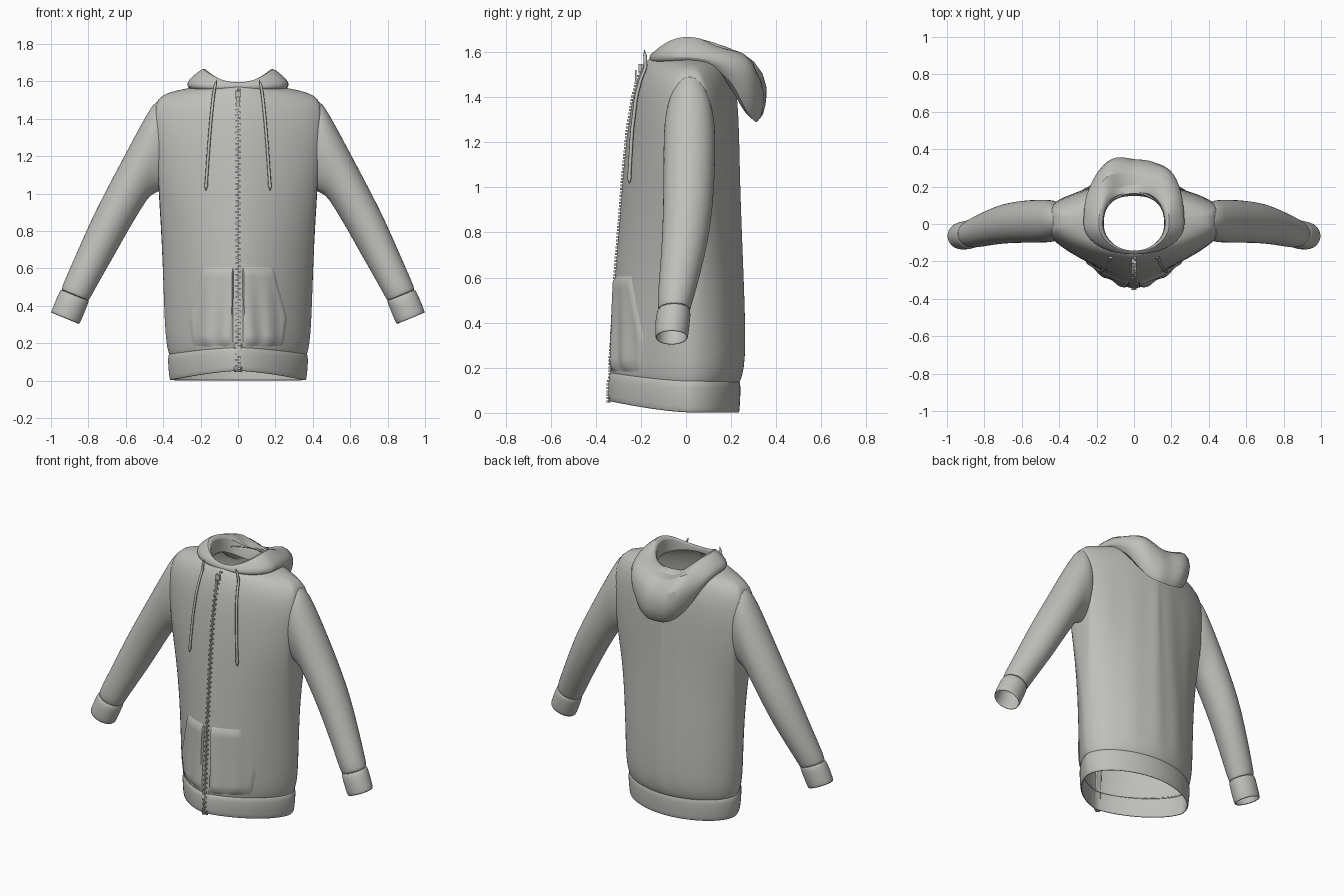
import bpy, bmesh, math
from mathutils import Matrix, Vector

if "Cube" in bpy.data.objects:
    bpy.data.objects.remove(bpy.data.objects["Cube"])

grey = bpy.data.materials.new("soft grey fabric")
grey.use_nodes = True
grey.diffuse_color = (0.52, 0.52, 0.5, 1)
grey.node_tree.nodes["Principled BSDF"].inputs["Base Color"].default_value = grey.diffuse_color

MID_Y = 0.015
# Torso sections: height, half width, front y, back y, side wall half depth, front and back roundness
HEM = [(0.0, 0.362, -0.34, 0.235, 0, 1.5, 1.9), (0.012, 0.368, -0.345, 0.238, 0, 1.5, 1.9),
       (0.125, 0.378, -0.345, 0.244, 0, 1.5, 1.9), (0.145, 0.368, -0.333, 0.236, 0, 1.5, 1.9)]
BODY = [(0.13, 0.366, -0.332, 0.236, 0, 1.5, 1.9), (0.17, 0.378, -0.336, 0.252, 0, 1.5, 1.9),
        (0.24, 0.388, -0.335, 0.262, 0, 1.5, 1.9), (0.4, 0.396, -0.325, 0.262, 0, 1.5, 1.85),
        (0.6, 0.402, -0.315, 0.255, 0.01, 1.5, 1.8), (0.85, 0.414, -0.295, 0.245, 0.04, 1.5, 1.6),
        (1.05, 0.428, -0.28, 0.238, 0.08, 1.45, 1.45), (1.25, 0.437, -0.26, 0.235, 0.09, 1.4, 1.4),
        (1.4, 0.448, -0.236, 0.228, 0.075, 1.4, 1.4), (1.48, 0.445, -0.215, 0.215, 0.045, 1.4, 1.4),
        (1.53, 0.41, -0.195, 0.2, 0.02, 1.4, 1.4), (1.557, 0.31, -0.178, 0.188, 0.01, 1.5, 1.5),
        (1.57, 0.225, -0.163, 0.176, 0, 1.7, 1.7), (1.578, 0.165, -0.147, 0.163, 0, 2, 2)]
PROFILE = HEM[:-1] + BODY[1:]


def lerp(a, b, t):
    return a + (b - a) * t


def spow(v, p):
    return math.copysign(abs(v) ** p, v)


def front_y(x, z):
    """Depth of the torso front at a given place."""
    z = min(max(z, PROFILE[0][0]), PROFILE[-1][0])
    for a, b in zip(PROFILE, PROFILE[1:]):
        if z <= b[0]:
            t = (z - a[0]) / (b[0] - a[0])
            _, w, f, _, d, n, _ = [lerp(p, q, t) for p, q in zip(a, b)]
            return MID_Y - d + (f - MID_Y + d) * max(0, 1 - (abs(x) / w) ** n) ** (1 / n)


def finish(name, bm, thick=0.0, subdiv=0, mirror=False):
    bmesh.ops.recalc_face_normals(bm, faces=bm.faces)
    mesh = bpy.data.meshes.new(name)
    bm.to_mesh(mesh)
    bm.free()
    mesh.materials.append(grey)
    ob = bpy.data.objects.new(name, mesh)
    bpy.context.collection.objects.link(ob)
    if mirror:
        ob.modifiers.new("Mirror", 'MIRROR').use_mirror_merge = False
    if thick:
        mod = ob.modifiers.new("Solidify", 'SOLIDIFY')
        mod.thickness, mod.offset = thick, -1
    if subdiv:
        mod = ob.modifiers.new("Subdivision", 'SUBSURF')
        mod.levels = mod.render_levels = subdiv
    bpy.ops.object.select_all(action='DESELECT')
    bpy.context.view_layer.objects.active = ob
    ob.select_set(True)
    bpy.ops.object.shade_smooth_by_angle(angle=math.radians(50))


def loft(name, rings, closed=True, **kw):
    """Skin a list of equal point rows."""
    bm = bmesh.new()
    rows = [[bm.verts.new(p) for p in ring] for ring in rings]
    count = len(rows[0])
    for a, b in zip(rows, rows[1:]):
        for i in range(count if closed else count - 1):
            j = (i + 1) % count
            bm.faces.new((a[i], a[j], b[j], b[i]))
    finish(name, bm, **kw)


def angles(count):
    return [2 * math.pi * i / count for i in range(count)]


def torso_ring(row):
    z, w, f, b, d, nf, nb = row
    ring = []
    for t in angles(64):
        c, s = math.cos(t), math.sin(t)
        if abs(s) < 0.001:
            ring.append((math.copysign(w, c), MID_Y, z))
            continue
        n, depth = (nb, b - MID_Y) if s > 0 else (nf, MID_Y - f)
        # Gentle vertical folds across the back
        fold = 1 + 0.012 * max(0, s) * math.sin(14 * t) * (0.2 < z < 1.3)
        y = MID_Y + math.copysign(d + (depth - d) * abs(s) ** (2 / n), s) * fold
        lift = 0.05 * max(0, -s) ** 2 * max(0, 1 - 2 * z)
        ring.append((w * spow(c, 2 / n), y, z + lift))
    return ring


# Torso and ribbed hem
loft("torso", [torso_ring(r) for r in BODY], thick=0.005, subdiv=1)
loft("hem_band", [torso_ring(r) for r in HEM], thick=0.008, subdiv=1)


def sleeve_ring(row):
    ox, oz, ix, iz, f, b = row
    ring = []
    for t in angles(28):
        k = (1 + math.cos(t)) / 2
        ring.append((lerp(ix, ox, k), (f + b) / 2 + (b - f) / 2 * math.sin(t), lerp(iz, oz, k)))
    return ring


# Sleeves and cuffs: outer x, z, inner x, z, front y, back y
SLEEVE = [(0.4, 1.49, 0.4, 1.03, -0.085, 0.115), (0.437, 1.5, 0.43, 1.005, -0.096, 0.128),
          (0.475, 1.45, 0.468, 0.995, -0.1, 0.13), (0.585, 1.245, 0.515, 0.925, -0.1, 0.13),
          (0.715, 1.0, 0.595, 0.79, -0.102, 0.118), (0.79, 0.85, 0.655, 0.68, -0.107, 0.098),
          (0.872, 0.66, 0.725, 0.56, -0.118, 0.062), (0.935, 0.52, 0.78, 0.46, -0.128, 0.028),
          (0.945, 0.485, 0.8, 0.425, -0.123, 0.018)]
CUFF = [(0.944, 0.488, 0.797, 0.428, -0.122, 0.017), (0.957, 0.472, 0.802, 0.41, -0.134, 0.022),
        (0.985, 0.405, 0.83, 0.34, -0.137, 0.014), (1.001, 0.363, 0.848, 0.3, -0.137, 0.009)]
loft("sleeves", [sleeve_ring(r) for r in SLEEVE], thick=0.005, subdiv=1, mirror=True)
loft("cuffs", [sleeve_ring(r) for r in CUFF], thick=0.007, subdiv=1, mirror=True)

# Lowered hood: front y, z, side x, z, back y, z for each step from neck to tip
HOOD = [(-0.143, 1.56, 0.162, 1.56, 0.15, 1.5), (-0.142, 1.588, 0.163, 1.66, 0.163, 1.595),
        (-0.147, 1.597, 0.185, 1.675, 0.21, 1.55), (-0.154, 1.594, 0.228, 1.64, 0.285, 1.58),
        (-0.162, 1.58, 0.268, 1.605, 0.358, 1.49), (-0.163, 1.567, 0.274, 1.575, 0.36, 1.37),
        (-0.158, 1.558, 0.255, 1.555, 0.315, 1.235), (-0.153, 1.553, 0.21, 1.55, 0.25, 1.36),
        (-0.146, 1.555, 0.17, 1.55, 0.2, 1.5)]
rings = []
for step, (fy, fz, sx, sz, by, bz) in enumerate(HOOD):
    ring = []
    for t in angles(48):
        c, s = math.cos(t), math.sin(t)
        # Slack folds and a centre seam groove on the hanging part
        crease = 0.014 * max(0, s) * math.sin(5 * t + step) if 1 < step < 7 else 0
        groove = 0.012 if abs(c) < 0.01 and s > 0 and 2 < step < 7 else 0
        y = by * s ** 0.85 if s > 0 else -fy * s
        z = lerp(sz, bz if s > 0 else fz, s * s) + crease
        x = sx * spow(c, 0.78 if s > 0 else 0.95)
        ring.append((x * (1 + crease), y + crease - groove, z))
    rings.append(ring)
loft("hood", rings, subdiv=1)

# Kangaroo pocket, one half on each side of the zip
rows, ROWS, COLS = [], 14, 20
for i in range(ROWS + 1):
    v = i / ROWS
    z = lerp(0.18, 0.615, v)
    half = lerp(0.245, 0.265, v / 0.37) if v < 0.37 else lerp(0.265, 0.187, (v - 0.37) / 0.63)
    row = []
    for j in range(COLS + 1):
        x = lerp(0.022, half, j / COLS)
        edge = j in (0, COLS) or i in (0, ROWS)
        ripple = 0.007 * (1 - v) * math.sin(62 * x + 2 * v)
        row.append((x, front_y(x, z) + (0.006 if edge else ripple - 0.013), z))
    rows.append(row)
loft("pocket", rows, closed=False, mirror=True)

# Drawstrings with knotted ends
rings = []
STEPS = 24
for i in range(STEPS + 1):
    t = i / STEPS
    z = lerp(1.61, 1.015, t)
    x = 0.112 + 0.06 * t ** 0.6
    y = front_y(x, min(z, 1.53)) - 0.012
    r = 0.001 if i in (0, STEPS) else 0.01 if i == STEPS - 1 else 0.008
    rings.append([(x + r * math.cos(a), y + r * math.sin(a), z) for a in angles(8)])
loft("drawstrings", rings, mirror=True)

# Zip tape and teeth
heights = [lerp(0.045, 1.575, i / 40) for i in range(41)]
loft("zip_tape", [[(x, front_y(0, z) - 0.002 + abs(x) / 3, z) for x in (-0.022, -0.008, 0.008, 0.022)]
                  for z in heights], closed=False, thick=0.006)
bm = bmesh.new()


def block(center, size):
    bmesh.ops.create_cube(bm, size=1, matrix=Matrix.Translation(center) @ Matrix.Diagonal((*size, 1)))


for i in range(100):
    z = 0.05 + 0.0152 * i
    x = 0.005 if i % 2 else -0.005
    block(Vector((x, front_y(0, z) - 0.003, z)), (0.015, 0.01, 0.009))
block(Vector((0, front_y(0, 1.53) - 0.008, 1.53)), (0.026, 0.014, 0.035))
block(Vector((0, front_y(0, 1.49) - 0.012, 1.49)), (0.014, 0.006, 0.06))
finish("zip_teeth", bm)
